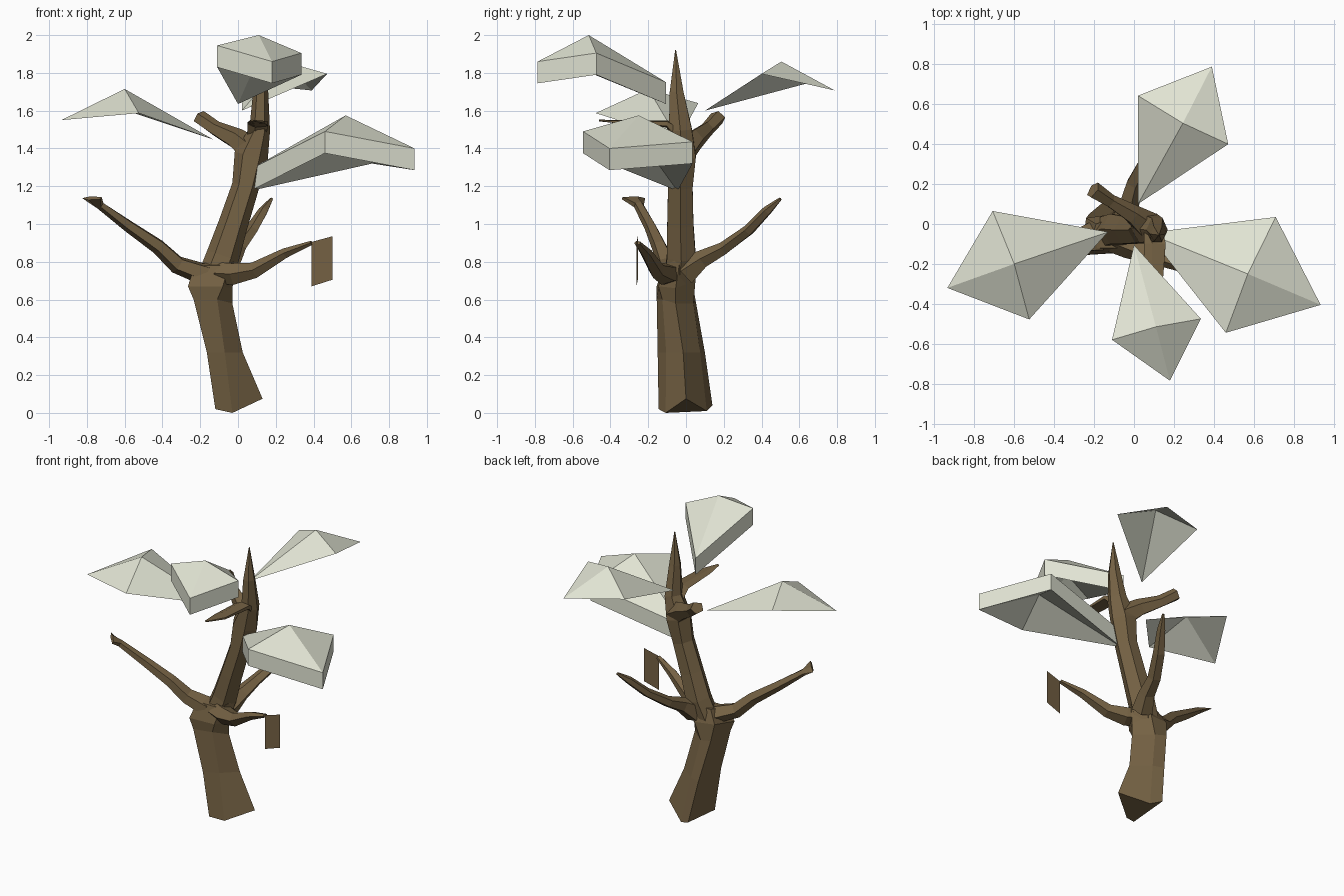
import bpy, bmesh, math
from mathutils import Vector


def material(name, rgb):
    m = bpy.data.materials.new(name)
    m.diffuse_color = (*rgb, 1)
    return m


bark = material("brown bark", (0.18, 0.123, 0.058))
pale = material("pale foliage", (0.75, 0.77, 0.65))


def finish(bm, name, mat):
    bmesh.ops.recalc_face_normals(bm, faces=bm.faces)
    me = bpy.data.meshes.new(name)
    bm.to_mesh(me)
    bm.free()
    me.materials.append(mat)
    ob = bpy.data.objects.new(name, me)
    bpy.context.collection.objects.link(ob)
    return ob


def loft(name, sections):
    """Skin a stack of sections and cap both ends."""
    bm = bmesh.new()
    rings = [[bm.verts.new(p) for p in s] for s in sections]
    n = len(rings[0])
    for r, s in zip(rings, rings[1:]):
        for k in range(n):
            j = (k + 1) % n
            bm.faces.new((r[k], r[j], s[j], s[k]))
    bm.faces.new(rings[0])
    bm.faces.new(rings[-1])
    return finish(bm, name, bark)


def limb(name, path, sides=5, ref=(0, 0, 1)):
    """Low-poly limb; each path point is x, y, z, half width, half height."""
    pts = [Vector(p[:3]) for p in path]
    sections = []
    for i, p in enumerate(path):
        d = (pts[min(i + 1, len(pts) - 1)] - pts[max(i - 1, 0)]).normalized()
        u = d.cross(Vector(ref)).normalized()
        v = u.cross(d)
        angles = [2 * math.pi * k / sides for k in range(sides)]
        sections.append([pts[i] + u * p[3] * math.cos(t) + v * p[4] * math.sin(t) for t in angles])
    return loft(name, sections)


def leaf(name, apex, corners, thick=0.0):
    """Four-sided peaked canopy, as a sheet or as a shell of vertical thickness."""
    bm = bmesh.new()

    def fan(drop):
        off = Vector((0, 0, -drop))
        e = bm.verts.new(Vector(apex) + off)
        c = [bm.verts.new(Vector(p) + off) for p in corners]
        for k in range(4):
            bm.faces.new((e, c[k], c[(k + 1) % 4]))
        return c

    top = fan(0)
    if thick:
        low = fan(thick)
        for k in range(4):
            j = (k + 1) % 4
            bm.faces.new((top[k], top[j], low[j], low[k]))
    return finish(bm, name, pale)


# Three-cornered lower trunk: right edge, back side, back-left, front-left, front side
loft("lower_trunk", [
    [(0.13, 0.0, 0.075), (-0.04, 0.11, 0.01), (-0.115, 0.14, 0.04), (-0.12, -0.145, 0.02), (-0.03, -0.108, 0.0)],
    [(0.025, -0.015, 0.32), (-0.09, 0.075, 0.32), (-0.165, 0.1, 0.32), (-0.165, -0.15, 0.32), (-0.07, -0.105, 0.32)],
    [(-0.03, -0.055, 0.58), (-0.14, 0.04, 0.58), (-0.225, 0.05, 0.6), (-0.235, -0.155, 0.6), (-0.11, -0.125, 0.6)],
    [(-0.03, -0.055, 0.66), (-0.1, 0.05, 0.7), (-0.24, 0.03, 0.71), (-0.265, -0.155, 0.67), (-0.08, -0.145, 0.67)],
    [(0.0, -0.03, 0.82), (-0.06, 0.05, 0.82), (-0.19, 0.0, 0.79), (-0.23, -0.12, 0.78), (-0.05, -0.12, 0.78)]])

# Upper trunk running up into a pointed spire
limb("upper_trunk", [
    (-0.13, -0.04, 0.7, 0.09, 0.085), (-0.08, -0.025, 0.83, 0.088, 0.088),
    (-0.025, -0.03, 1.0, 0.078, 0.08), (0.04, -0.03, 1.2, 0.072, 0.075),
    (0.07, -0.02, 1.36, 0.09, 0.083), (0.115, -0.03, 1.5, 0.055, 0.07),
    (0.12, -0.05, 1.7, 0.04, 0.042), (0.125, -0.055, 1.92, 0.003, 0.003)], 6, (0, 1, 0))

# Lower branches
limb("left_branch", [
    (-0.18, -0.065, 0.735, 0.085, 0.06), (-0.32, -0.1, 0.785, 0.055, 0.05),
    (-0.42, -0.14, 0.88, 0.042, 0.042), (-0.58, -0.19, 0.99, 0.033, 0.033),
    (-0.73, -0.25, 1.1, 0.03, 0.022), (-0.77, -0.283, 1.137, 0.087, 0.012)])
limb("right_branch", [
    (-0.1, -0.075, 0.74, 0.07, 0.06), (-0.02, -0.11, 0.735, 0.065, 0.06),
    (0.09, -0.155, 0.755, 0.045, 0.045), (0.25, -0.21, 0.845, 0.033, 0.028),
    (0.39, -0.257, 0.9, 0.018, 0.012)])
limb("back_branch", [
    (-0.07, 0.0, 0.75, 0.07, 0.08), (-0.03, 0.09, 0.815, 0.055, 0.05),
    (0.0, 0.2, 0.87, 0.045, 0.036), (0.07, 0.33, 0.965, 0.04, 0.03),
    (0.135, 0.43, 1.07, 0.028, 0.026), (0.178, 0.5, 1.133, 0.009, 0.009)])

# Upper branches
limb("upper_left_branch", [
    (0.07, -0.01, 1.39, 0.075, 0.075), (-0.01, 0.05, 1.45, 0.05, 0.06),
    (-0.12, 0.115, 1.505, 0.035, 0.042), (-0.205, 0.17, 1.565, 0.045, 0.04)])
limb("front_spur", [
    (0.1, -0.03, 1.47, 0.05, 0.04), (0.11, -0.1, 1.53, 0.06, 0.02),
    (0.1, -0.34, 1.54, 0.05, 0.01), (0.075, -0.46, 1.548, 0.01, 0.005)])

# Flat plate hanging from the right branch
bm = bmesh.new()
bm.faces.new([bm.verts.new(p) for p in (
    (0.39, -0.262, 0.67), (0.5, -0.255, 0.705), (0.5, -0.255, 0.935), (0.39, -0.262, 0.905))])
finish(bm, "hanging_plate", bark)

# Canopies: two thick shells, two thin sheets
leaf("front_canopy", (0.11, -0.515, 2.0),
     [(-0.11, -0.58, 1.945), (0.18, -0.785, 1.86), (0.335, -0.475, 1.905), (0.0, -0.105, 1.75)], 0.115)
leaf("right_canopy", (0.57, -0.25, 1.575),
     [(0.46, -0.545, 1.49), (0.935, -0.405, 1.4), (0.71, 0.035, 1.435), (0.065, -0.045, 1.29)], 0.115)
leaf("left_canopy", (-0.6, -0.2, 1.715),
     [(-0.935, -0.32, 1.55), (-0.525, -0.478, 1.587), (-0.13, -0.04, 1.447), (-0.708, 0.065, 1.64)])
leaf("back_canopy", (0.245, 0.505, 1.86),
     [(0.02, 0.643, 1.745), (0.02, 0.1, 1.6), (0.472, 0.4, 1.795), (0.39, 0.788, 1.707)])
